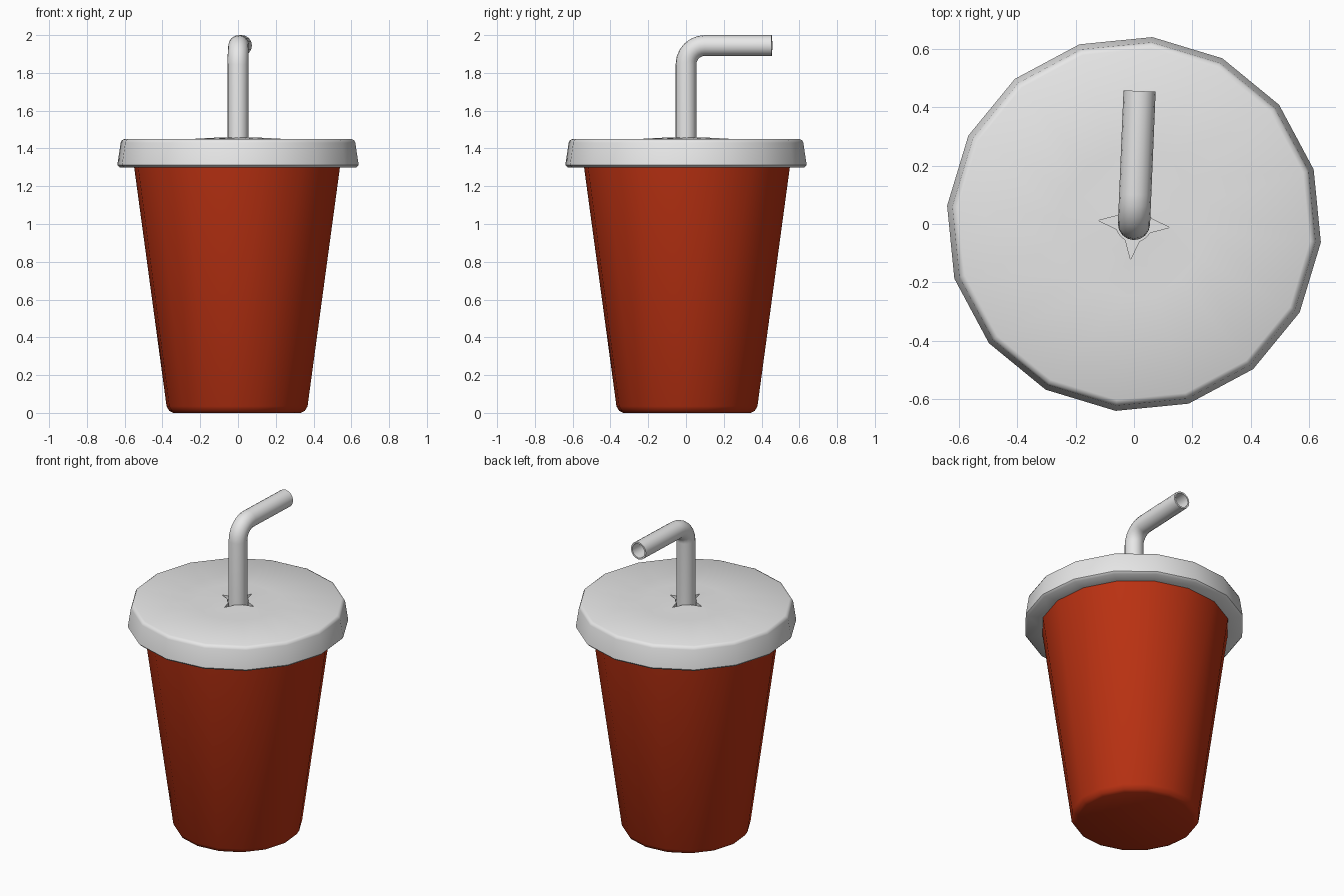
import bpy
import bmesh
from math import sin, cos, pi, radians
from mathutils import Vector

if "Cube" in bpy.data.objects:
    bpy.data.objects.remove(bpy.data.objects["Cube"], do_unlink=True)

SIDES = 16
PHASE = radians(-5.6)


def make_material(name, rgb):
    mat = bpy.data.materials.new(name)
    mat.use_nodes = True
    color = (*rgb, 1.0)
    mat.diffuse_color = color
    bsdf = mat.node_tree.nodes["Principled BSDF"]
    bsdf.inputs["Base Color"].default_value = color
    bsdf.inputs["Roughness"].default_value = 0.6
    return mat


def loft(name, rings, mat, angle):
    """Skin a list of equal rings and close both ends."""
    bm = bmesh.new()
    loops = [[bm.verts.new(p) for p in ring] for ring in rings]
    for a, b in zip(loops, loops[1:]):
        for i in range(SIDES):
            j = (i + 1) % SIDES
            bm.faces.new((a[i], a[j], b[j], b[i]))
    bm.faces.new(loops[0][::-1])
    bm.faces.new(loops[-1])
    bmesh.ops.recalc_face_normals(bm, faces=bm.faces)
    mesh = bpy.data.meshes.new(name)
    bm.to_mesh(mesh)
    bm.free()
    obj = bpy.data.objects.new(name, mesh)
    bpy.context.collection.objects.link(obj)
    mesh.materials.append(mat)
    bpy.ops.object.select_all(action="DESELECT")
    obj.select_set(True)
    bpy.context.view_layer.objects.active = obj
    bpy.ops.object.shade_smooth_by_angle(angle=radians(angle))
    return obj


def flat_ring(r, z, tip=None):
    """Level ring; every fourth point reaches out to tip if given."""
    points = []
    for k in range(SIDES):
        a = PHASE + 2 * pi * k / SIDES
        radius = tip if tip and k % 4 == 0 else r
        points.append(Vector((radius * cos(a), radius * sin(a), z)))
    return points


def tube_ring(r, y, z, tilt):
    """Ring across the straw, tilted from level towards the back."""
    points = []
    for k in range(SIDES):
        a = 2 * pi * k / SIDES
        n = r * sin(a)
        points.append(Vector((r * cos(a), y + n * cos(tilt), z - n * sin(tilt))))
    return points


red = make_material("cup red", (0.49, 0.031, 0.006))
grey = make_material("lid grey", (0.8, 0.8, 0.8))

# Tapered cup with a chamfered foot
cup_profile = [(0.34, 0), (0.36, 0.01), (0.375, 0.035), (0.55, 1.32), (0.555, 1.38)]
cup = loft("cup", [flat_ring(r, z) for r, z in cup_profile], red, 60)
cup.location = (-0.005, 0.005, 0)

# Lid with a rolled edge and a star-shaped slit around the straw
lid_profile = [(0.5, 1.3), (0.63, 1.3), (0.642, 1.312), (0.624, 1.43),
               (0.618, 1.443), (0.604, 1.45), (0.25, 1.45)]
lid_rings = [flat_ring(r, z) for r, z in lid_profile]
lid_rings += [flat_ring(0.062, z, 0.122) for z in (1.457, 1.43)]
loft("lid", lid_rings, grey, 50)

# Hollow bent straw
BEND, BEND_Z, STEPS = 0.1, 1.845, 6
path = [(0, 1.2, 0)]
for i in range(STEPS + 1):
    t = pi / 2 * i / STEPS
    path.append((BEND - BEND * cos(t), BEND_Z + BEND * sin(t), t))
path.append((0.455, BEND_Z + BEND, pi / 2))
straw_rings = [tube_ring(0.055, *p) for p in path]
straw_rings += [tube_ring(0.045, *p) for p in reversed(path[1:])]
straw = loft("straw", straw_rings, grey, 50)
straw.rotation_euler.z = radians(-2.4)
